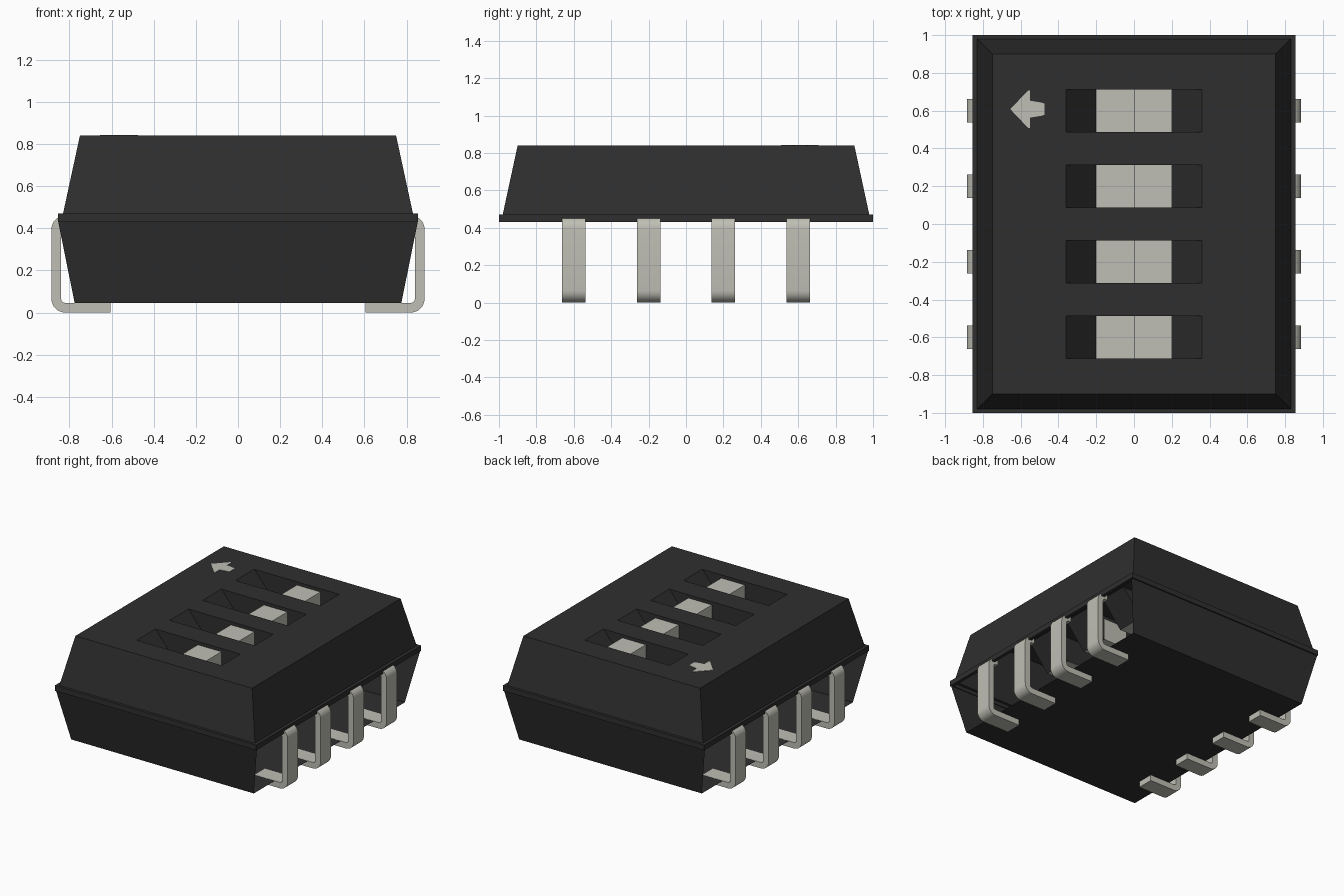
import bpy
import bmesh
from math import sin, cos, pi
from mathutils import Vector

old = bpy.data.objects.get("Cube")
if old:
    bpy.data.objects.remove(old, do_unlink=True)


def material(name, color):
    m = bpy.data.materials.new(name)
    m.use_nodes = True
    m.diffuse_color = (*color, 1)
    bsdf = m.node_tree.nodes["Principled BSDF"]
    bsdf.inputs["Base Color"].default_value = (*color, 1)
    bsdf.inputs["Roughness"].default_value = 0.7
    return m


black = material("black plastic", (0.028, 0.028, 0.028))
pale = material("pale grey", (0.52, 0.52, 0.46))


def finish(name, bm, mats):
    bmesh.ops.remove_doubles(bm, verts=bm.verts, dist=0.0005)
    mesh = bpy.data.meshes.new(name)
    bm.to_mesh(mesh)
    bm.free()
    for m in mats:
        mesh.materials.append(m)
    obj = bpy.data.objects.new(name, mesh)
    bpy.context.collection.objects.link(obj)
    return obj


def face(bm, points, facing, mat=0):
    """Add a face whose normal points along the facing direction."""
    f = bm.faces.new([bm.verts.new(p) for p in points])
    f.normal_update()
    if f.normal.dot(Vector(facing)) < 0:
        f.normal_flip()
    f.material_index = mat


def rect(x0, x1, y0, y1, z):
    return [(x0, y0, z), (x1, y0, z), (x1, y1, z), (x0, y1, z)]


def ring(x, y, z):
    return rect(-x, x, -y, y, z)


SIDES = [(0, -1, 0), (1, 0, 0), (0, 1, 0), (-1, 0, 0)]


def band(bm, a, b, sides=(0, 1, 2, 3), tilt=0):
    """Join two rectangles with walls on the chosen sides."""
    for i in sides:
        j = (i + 1) % 4
        d = SIDES[i] if tilt == 0 else (0, 0, tilt)
        face(bm, [a[i], a[j], b[j], b[i]], d)


def extrude(name, outline, depth, mat):
    """Solid prism from a flat outline."""
    bm = bmesh.new()
    f = bm.faces.new([bm.verts.new(p) for p in outline])
    moved = bmesh.ops.extrude_face_region(bm, geom=[f])["geom"]
    bmesh.ops.translate(bm, vec=depth,
                        verts=[v for v in moved if isinstance(v, bmesh.types.BMVert)])
    bmesh.ops.recalc_face_normals(bm, faces=bm.faces)
    return finish(name, bm, [mat])


TOP, FLOOR, PIT = 0.84, 0.045, 0.65
ROWS = [-0.6, -0.2, 0.2, 0.6]
SLOT_X, SLOT_Y, KNOB_X = 0.36, 0.113, 0.2

# Upper housing with a narrow flange
bm = bmesh.new()
roof, shoulder = ring(0.75, 0.9, TOP), ring(0.83, 0.98, 0.47)
lip_top, lip_low = ring(0.855, 1, 0.47), ring(0.855, 1, 0.43)
band(bm, roof, shoulder)
band(bm, shoulder, lip_top, tilt=1)
band(bm, lip_top, lip_low)
band(bm, lip_low, ring(0.83, 0.985, 0.43), tilt=-1)

# Roof divided around four slots
ys = [-0.9] + [r + s * SLOT_Y for r in ROWS for s in (-1, 1)] + [0.9]
xs = [-0.75, -SLOT_X, SLOT_X, 0.75]
for j in range(len(ys) - 1):
    for i in range(3):
        if not (i == 1 and j % 2 == 1):
            face(bm, rect(xs[i], xs[i + 1], ys[j], ys[j + 1], TOP), (0, 0, 1))

# Sloped slot walls and pale slot floors
for r in ROWS:
    y0, y1 = r - SLOT_Y, r + SLOT_Y
    mouth = rect(-SLOT_X, SLOT_X, y0, y1, TOP)
    base = rect(-KNOB_X, KNOB_X, y0, y1, PIT)
    for i in range(4):
        j = (i + 1) % 4
        face(bm, [mouth[i], mouth[j], base[j], base[i]], -Vector(SIDES[i]))
    face(bm, base, (0, 0, 1), 1)
finish("upper_housing", bm, [black, pale])

# Lower housing: front and back walls and floor, open at both pin sides
bm = bmesh.new()
bottom = ring(0.775, 0.915, FLOOR)
band(bm, ring(0.853, 0.99, 0.43), bottom, sides=(0, 2))
face(bm, bottom, (0, 0, -1))
finish("lower_housing", bm, [black])

# Raised switch knobs
for n, r in enumerate(ROWS):
    extrude(f"switch_knob_{n + 1}",
            rect(0, KNOB_X, r - SLOT_Y, r + SLOT_Y, PIT), (0, 0, 0.165), pale)


# Bent pins
def arc(cx, cz, radius, a0, a1, steps=8):
    return [(cx + radius * cos(a0 + (a1 - a0) * k / steps),
             cz + radius * sin(a0 + (a1 - a0) * k / steps)) for k in range(steps + 1)]


OUT, THICK, BEND, HIGH = 0.885, 0.046, 0.065, 0.46
cx = OUT - BEND
outer = [(0.605, 0)] + arc(cx, BEND, BEND, -pi / 2, 0) + arc(cx, HIGH - BEND, BEND, 0, pi / 2)
inner = [(0.605, THICK)] + arc(cx, BEND, BEND - THICK, -pi / 2, 0) \
    + arc(cx, HIGH - BEND, BEND - THICK, 0, pi / 2)
end = [(0.8, HIGH), (0.8, HIGH - THICK)]
profile = outer + end + inner[::-1]
for side, label in ((1, "left"), (-1, "right")):
    for n, r in enumerate(ROWS):
        pin = extrude(f"{label}_pin_{n + 1}",
                      [(side * x, r - 0.0625, z) for x, z in profile], (0, 0.125, 0), pale)
        bpy.ops.object.select_all(action="DESELECT")
        pin.select_set(True)
        bpy.context.view_layer.objects.active = pin
        bpy.ops.object.shade_smooth_by_angle()

# Arrow plate on the roof
half = [(-0.655, 0.0), (-0.56, 0.1), (-0.55, 0.1), (-0.55, 0.045), (-0.49, 0.035), (-0.475, 0.03)]
arrow = half + [(x, -y) for x, y in half[:0:-1]]
extrude("arrow_mark", [(x, 0.608 + y, TOP - 0.001) for x, y in arrow], (0, 0, 0.004), pale)
